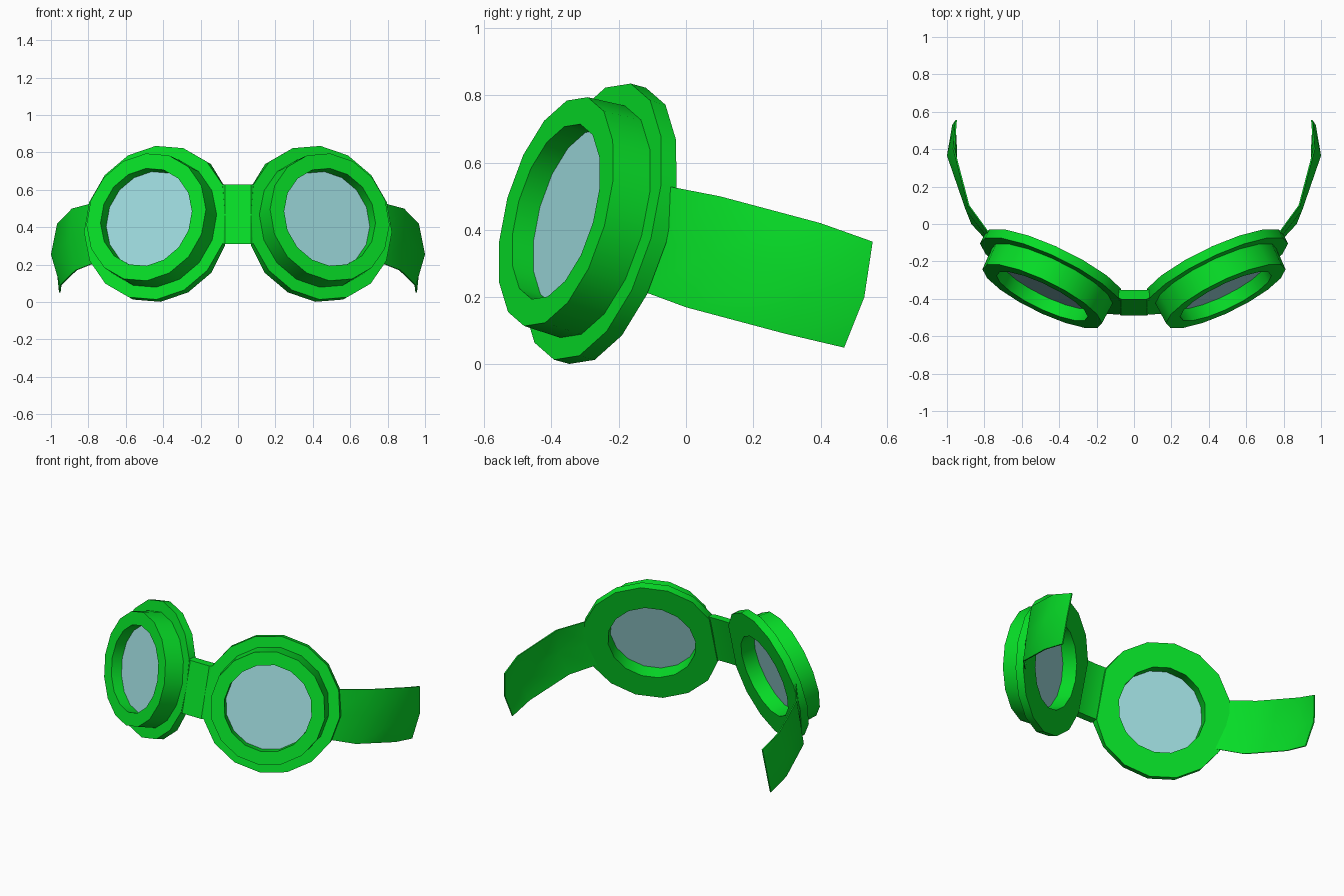
import bpy, bmesh, math
from mathutils import Vector

if "Cube" in bpy.data.objects:
    bpy.data.objects.remove(bpy.data.objects["Cube"])

SIDES = 16
PHASE = math.radians(-7)
N = Vector((0.425, -0.872, 0.24)).normalized()      # direction the eyecup faces
U = (Vector((0, 0, 1)) - N * N.z).normalized()      # "up" within the eyecup plane
V = U.cross(N)
if V.x > 0:                                         # V points to the nose
    V = -V
BACK = Vector((0.416, -0.233, 0.412))               # centre of the eyecup's back face
NOSE_X = 0.07                                       # flange is trimmed here to meet the bridge


def material(name, color):
    m = bpy.data.materials.new(name)
    m.diffuse_color = color
    m.use_nodes = True
    m.node_tree.nodes["Principled BSDF"].inputs["Base Color"].default_value = m.diffuse_color
    return m


GREEN = material("green_rubber", (0.002, 0.72, 0.02, 1))
GLASS = material("pale_glass", (0.34, 0.70, 0.72, 0.65))


def finish(name, bm, mat, mirror=True):
    bmesh.ops.recalc_face_normals(bm, faces=bm.faces[:])
    me = bpy.data.meshes.new(name)
    bm.to_mesh(me)
    bm.free()
    ob = bpy.data.objects.new(name, me)
    bpy.context.collection.objects.link(ob)
    me.materials.append(mat)
    bpy.ops.object.select_all(action='DESELECT')
    ob.select_set(True)
    bpy.context.view_layer.objects.active = ob
    bpy.ops.object.shade_smooth_by_angle(angle=math.radians(35))
    if mirror:
        mod = ob.modifiers.new("Mirror", 'MIRROR')
        mod.use_mirror_merge = False
    return ob


def circle(bm, r, d):
    """Ring of vertices around the eyecup axis, at depth d in front of its back face."""
    out = []
    for k in range(SIDES):
        a = PHASE + 2 * math.pi * k / SIDES
        p = BACK + N * d + (U * math.cos(a) + V * math.sin(a)) * r
        if p.x < NOSE_X:                            # slide within the plane, away from the nose
            p += V * ((NOSE_X - p.x) / V.x)
        out.append(bm.verts.new(p))
    return out


def join(bm, a, b, closed=True):
    n = len(a)
    for k in range(n if closed else n - 1):
        bm.faces.new((a[k], a[(k + 1) % n], b[(k + 1) % n], b[k]))


# Eyecups: wide back flange, narrower front barrel, open centre
bm = bmesh.new()
profile = [(0.27, 0), (0.426, 0), (0.426, 0.052), (0.358, 0.052), (0.353, 0.176), (0.27, 0.176)]
rings = [circle(bm, r, d) for r, d in profile]
for i in range(len(rings)):
    join(bm, rings[i], rings[(i + 1) % len(rings)])
finish("eyecup", bm, GREEN)

# Lenses: thin discs set inside the eyecups
bm = bmesh.new()
a, b = circle(bm, 0.27, 0.094), circle(bm, 0.27, 0.104)
join(bm, a, b)
bm.faces.new(a)
bm.faces.new(b)
finish("lens", bm, GLASS)

# Nose bridge: leaning bar, its front flush with both flanges
bm = bmesh.new()
loops = []
for x, front, back in [(-0.09, -0.43, -0.39), (-0.07, -0.4455, -0.395), (0, -0.446, -0.397),
                       (0.07, -0.4455, -0.395), (0.09, -0.43, -0.39)]:
    loops.append([bm.verts.new((x, y + 0.27 * (z - 0.47), z))
                  for y, z in [(front, 0.31), (front, 0.63), (back, 0.63), (back, 0.31)]])
for p, q in zip(loops, loops[1:]):
    join(bm, p, q)
bm.faces.new(loops[0])
bm.faces.new(loops[-1])
finish("nose_bridge", bm, GREEN, mirror=False)

# Side straps: thin bowed bands, each section given as bottom, middle, top
bm = bmesh.new()
sections = [
    [(0.745, -0.135, 0.22), (0.775, -0.085, 0.37), (0.775, -0.055, 0.53)],
    [(0.87, 0.0, 0.17), (0.90, 0.075, 0.335), (0.888, 0.10, 0.50)],
    [(0.952, 0.30, 0.09), (1.0, 0.365, 0.255), (0.967, 0.40, 0.42)],
    [(0.957, 0.47, 0.05), (0.972, 0.53, 0.20), (0.955, 0.555, 0.365)],
]
outer = [[bm.verts.new(p) for p in s] for s in sections]
inner = [[bm.verts.new(Vector(p) + Vector((-0.008, 0.0, 0))) for p in s] for s in sections]
for layer in (outer, inner):
    for p, q in zip(layer, layer[1:]):
        join(bm, p, q, closed=False)
for k in (0, -1):                                   # short end edges
    join(bm, outer[k], inner[k], closed=False)
for k in (0, -1):                                   # long bottom and top edges
    join(bm, [s[k] for s in outer], [s[k] for s in inner], closed=False)
finish("side_strap", bm, GREEN)
